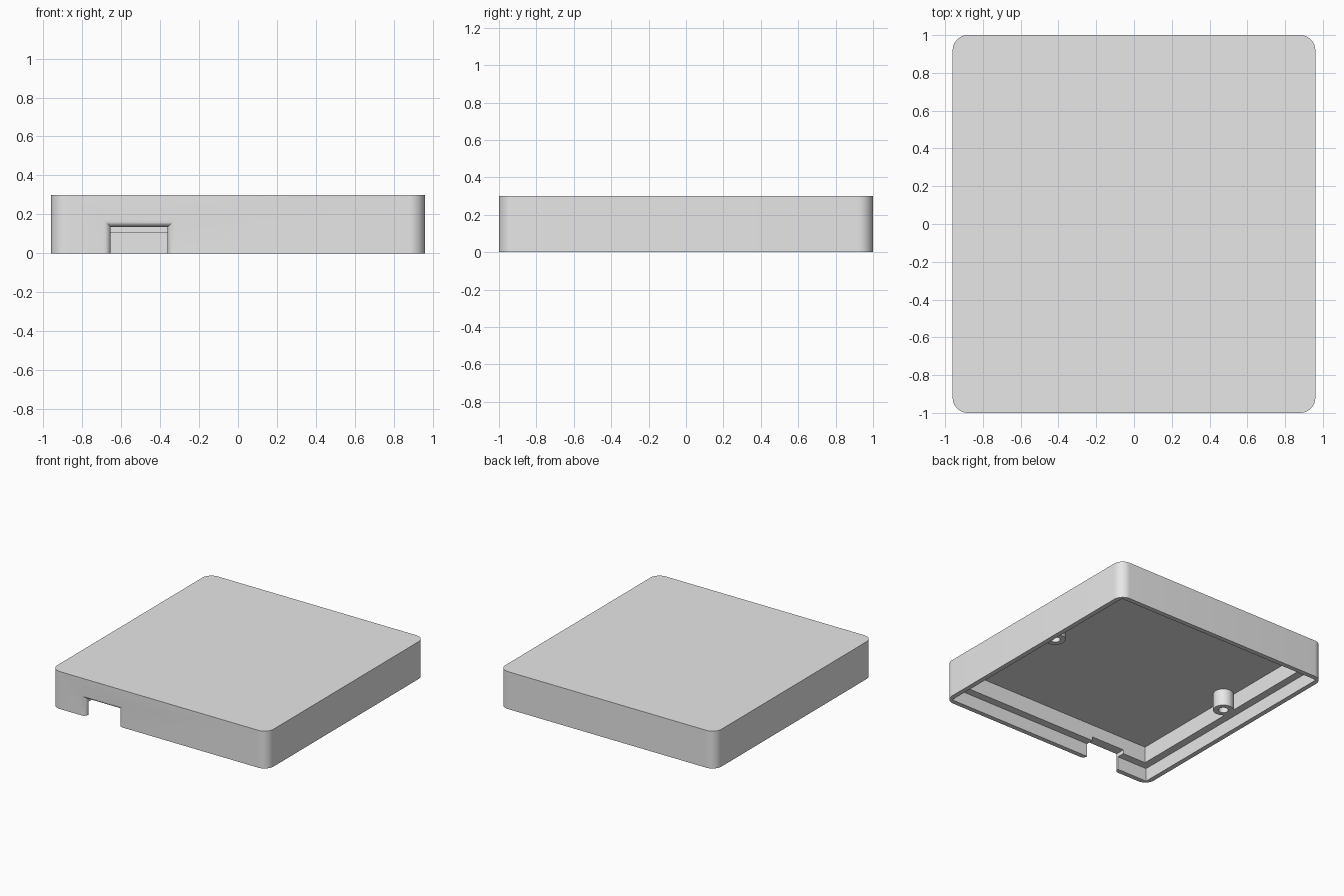
import bpy, bmesh, math
from mathutils import Matrix

if "Cube" in bpy.data.objects:
    bpy.data.objects.remove(bpy.data.objects["Cube"], do_unlink=True)

HALF_X, HALF_Y, HEIGHT = 0.96, 1.0, 0.30
CORNER = 0.08
LIP, LEDGE_Z = 0.038, 0.105        # thin lower lip
WALL, CEILING = 0.10, 0.235        # thick upper wall
BOSS_Z = 0.10

grey = bpy.data.materials.new("plain grey")
grey.use_nodes = True
grey.diffuse_color = (0.8, 0.8, 0.8, 1)
grey.node_tree.nodes["Principled BSDF"].inputs["Base Color"].default_value = (0.8, 0.8, 0.8, 1)


def make_object(name, bm):
    bmesh.ops.recalc_face_normals(bm, faces=bm.faces)
    mesh = bpy.data.meshes.new(name)
    bm.to_mesh(mesh)
    bm.free()
    mesh.materials.append(grey)
    obj = bpy.data.objects.new(name, mesh)
    bpy.context.collection.objects.link(obj)
    return obj


def activate(obj):
    bpy.ops.object.select_all(action='DESELECT')
    obj.select_set(True)
    bpy.context.view_layer.objects.active = obj


def box(name, hx, hy, z0, z1, radius=0):
    """Upright box, with rounded vertical edges if a radius is given."""
    bm = bmesh.new()
    bmesh.ops.create_cube(bm, size=1)
    bmesh.ops.transform(bm, verts=bm.verts, matrix=Matrix.Translation((0, 0, (z0 + z1) / 2))
                        @ Matrix.Diagonal((2 * hx, 2 * hy, z1 - z0, 1)))
    if radius:
        upright = [e for e in bm.edges
                   if abs(e.verts[0].co.z - e.verts[1].co.z) > 0.01]
        bmesh.ops.bevel(bm, geom=upright, offset=radius, segments=12,
                        profile=0.5, affect='EDGES')
    return make_object(name, bm)


def cut(target, cutter):
    cutter.hide_render = True
    mod = target.modifiers.new("cut", 'BOOLEAN')
    mod.operation, mod.solver, mod.object = 'DIFFERENCE', 'EXACT', cutter
    activate(target)
    bpy.ops.object.modifier_apply(modifier=mod.name)
    bpy.data.objects.remove(cutter, do_unlink=True)


def notch_cutter(x0, x1, top, r, steps=8):
    """Slot through the front wall whose outer edge flares in a rounded fillet."""
    bm = bmesh.new()
    sections = [(-HALF_Y - 0.05, r)]
    for i in range(steps + 1):
        a = math.pi / 2 * i / steps
        sections.append((-HALF_Y + r * (1 - math.cos(a)), r * (1 - math.sin(a))))
    sections.append((-HALF_Y + WALL + 0.05, 0))
    rings = [[bm.verts.new(p) for p in ((x0 - o, y, -0.1), (x1 + o, y, -0.1),
                                        (x1 + o, y, top + o), (x0 - o, y, top + o))]
             for y, o in sections]
    for a, b in zip(rings, rings[1:]):
        for k in range(4):
            n = (k + 1) % 4
            bm.faces.new((a[k], a[n], b[n], b[k]))
    bm.faces.new(rings[0])
    bm.faces.new(rings[-1])
    return make_object("notch_cutter", bm)


def tube(name, x, y, z0, z1, outer, inner, sides=32):
    """Hollow post, open at its upper end where it meets the ceiling."""
    bm = bmesh.new()
    rings = []
    for r, z in ((outer, z1), (outer, z0), (inner, z0), (inner, z1)):
        rings.append([bm.verts.new((x + r * math.cos(math.tau * k / sides),
                                    y + r * math.sin(math.tau * k / sides), z))
                      for k in range(sides)])
    for a, b in zip(rings, rings[1:] + rings[:1]):
        for k in range(sides):
            n = (k + 1) % sides
            bm.faces.new((a[k], a[n], b[n], b[k]))
    return make_object(name, bm)


# Lid shell: rounded block, stepped cavity below, cable notch in front
lid = box("lid_shell", HALF_X, HALF_Y, 0, HEIGHT, CORNER)
cut(lid, box("lip_cutter", HALF_X - LIP, HALF_Y - LIP, -0.1, LEDGE_Z))
cut(lid, box("cavity_cutter", HALF_X - WALL, HALF_Y - WALL, -0.1, CEILING))
cut(lid, notch_cutter(-0.654, -0.361, 0.136, 0.034))

# Screw posts hanging from the ceiling
parts = [lid]
for side, sx in (("left", 1), ("right", -1)):
    parts.append(tube(side + "_screw_post", sx * 0.80, 0.06, BOSS_Z, CEILING + 0.01, 0.075, 0.036))

for part in parts:
    activate(part)
    bpy.ops.object.shade_smooth_by_angle(angle=math.radians(30))
